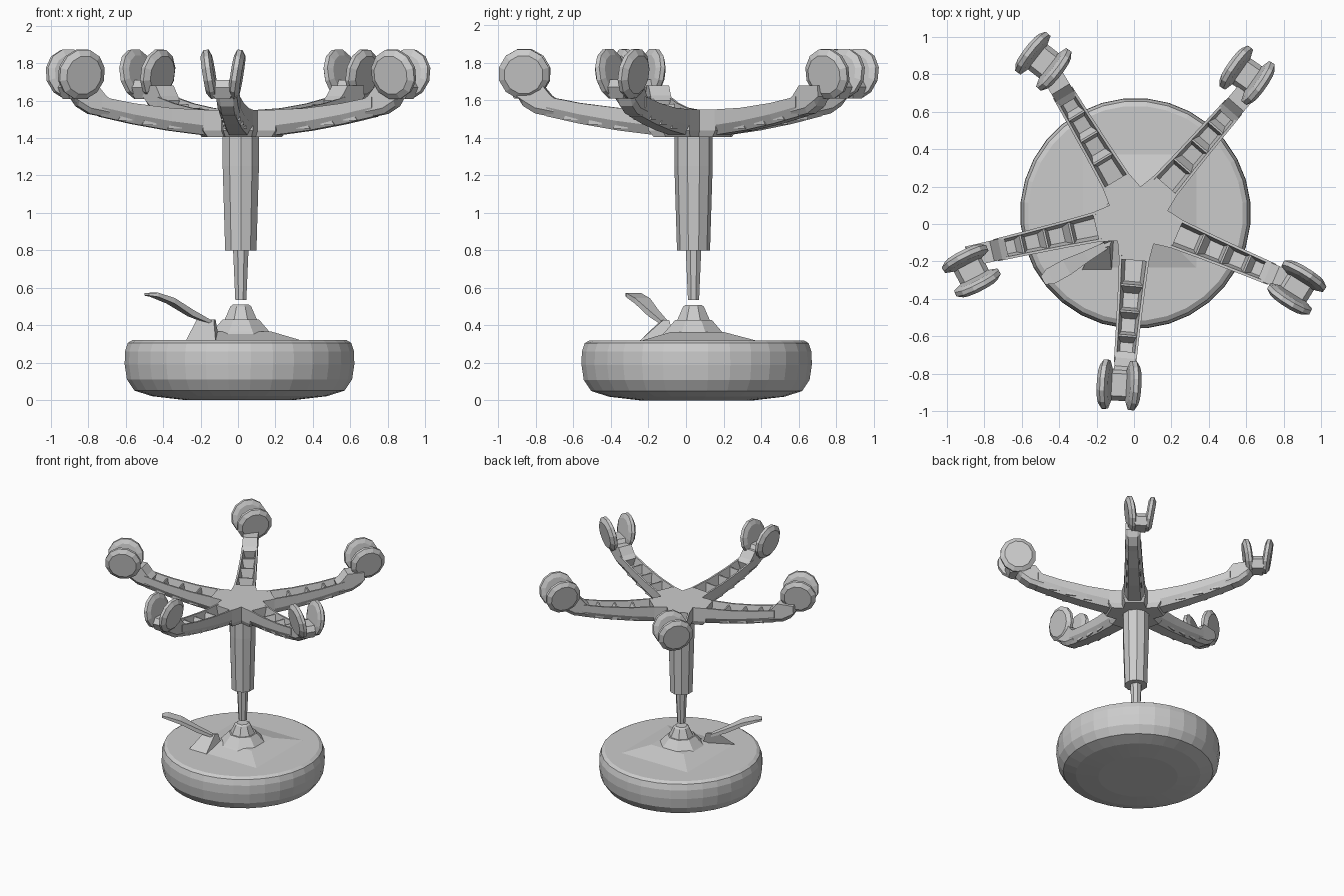
import bpy, bmesh
from math import sin, cos, pi, radians
from mathutils import Vector, Matrix

if "Cube" in bpy.data.objects:
    bpy.data.objects.remove(bpy.data.objects["Cube"])

HUB = Vector((0.02, 0.035, 0))
ANGLES = [121, 49, -23, -95, 193]
# caster centre x, y and rolling direction in degrees
CASTERS = [(-0.485, 0.87, 52), (0.605, 0.795, 55), (0.87, -0.34, -32),
           (-0.08, -0.86, 87), (-0.87, -0.25, 27)]


def make(name, verts, faces, matrix=None):
    mesh = bpy.data.meshes.new(name)
    mesh.from_pydata([tuple(v) for v in verts], [], faces)
    if matrix is not None:
        mesh.transform(matrix)
    bm = bmesh.new()
    bm.from_mesh(mesh)
    bmesh.ops.recalc_face_normals(bm, faces=bm.faces)
    bm.to_mesh(mesh)
    bm.free()
    obj = bpy.data.objects.new(name, mesh)
    bpy.context.collection.objects.link(obj)
    return obj


def loft(name, rings, matrix=None):
    """Skin equal-length closed rings and cap both ends."""
    n = len(rings[0])
    verts = [v for ring in rings for v in ring]
    faces = [(k * n + i, k * n + (i + 1) % n, (k + 1) * n + (i + 1) % n, (k + 1) * n + i)
             for k in range(len(rings) - 1) for i in range(n)]
    last = (len(rings) - 1) * n
    faces += [tuple(range(n))[::-1], tuple(range(last, last + n))]
    return make(name, verts, faces, matrix)


def turned(name, profile, sides, matrix=None):
    """Lathe (radius, z) pairs around z."""
    return loft(name, [[(r * cos(2 * pi * (i + .5) / sides), r * sin(2 * pi * (i + .5) / sides), z)
                        for i in range(sides)] for r, z in profile], matrix)


def rect_ring(cx, cy, hx, hy, z):
    return [(cx - hx, cy - hy, z), (cx + hx, cy - hy, z), (cx + hx, cy + hy, z), (cx - hx, cy + hy, z)]


# round cushion seat
turned("seat", [(0.30, 0.0), (0.47, 0.02), (0.565, 0.05), (0.605, 0.11), (0.617, 0.19),
                (0.615, 0.26), (0.60, 0.305), (0.575, 0.32)], 32,
       Matrix.Translation((0.008, 0.057, 0)))

# mechanism under the seat: shallow plate, housing and collar
loft("mount_plate", [rect_ring(0.03, 0.07, 0.32, 0.32, 0.315), rect_ring(0.03, 0.06, 0.15, 0.14, 0.365)])
at_column = Matrix.Translation((0.015, 0.04, 0))
turned("mount_housing", [(0.19, 0.34), (0.165, 0.365), (0.105, 0.43)], 8, at_column)
turned("mount_collar", [(0.098, 0.42), (0.06, 0.50), (0.045, 0.51)], 8, at_column)

# lever support wedge
make("lever_support", [(-0.28, -0.25, 0.315), (-0.12, -0.25, 0.315), (-0.10, -0.06, 0.315),
                       (-0.22, -0.13, 0.43), (-0.13, -0.12, 0.43), (-0.12, -0.09, 0.43)],
     [(0, 2, 1), (3, 4, 5), (0, 1, 4, 3), (1, 2, 5, 4), (2, 0, 3, 5)])

# paddle lever: distance along, z, half width, thickness
lever_path = [(0.0, 0.415, 0.02, 0.02), (0.12, 0.465, 0.03, 0.035), (0.24, 0.53, 0.045, 0.03),
              (0.34, 0.562, 0.045, 0.022), (0.385, 0.565, 0.025, 0.015)]
loft("lever", [[(d, -w, z - t / 2), (d, w, z - t / 2), (d, w, z + t / 2), (d, -w, z + t / 2)]
               for d, z, w, t in lever_path],
     Matrix.Translation((-0.15, -0.115, 0)) @ Matrix.Rotation(radians(209), 4, 'Z'))

# gas column
turned("piston", [(0.032, 0.535), (0.045, 0.81)], 8, at_column)
turned("column", [(0.088, 0.80), (0.102, 1.25), (0.102, 1.42)], 10, at_column)

# star hub
hub_rings = []
for scale, z in ((0.88, 1.405), (1.0, 1.44), (1.0, 1.55)):
    ring = []
    for a in sorted(x % 360 for x in ANGLES):
        t = radians(a)
        d, s = Vector((cos(t), sin(t), 0)), Vector((-sin(t), cos(t), 0))
        notch = radians(a + 36)
        for p in (d * 0.23 - s * 0.08, d * 0.23 + s * 0.08,
                  Vector((cos(notch), sin(notch), 0)) * 0.165):
            ring.append(HUB + p * scale + Vector((0, 0, z)))
    hub_rings.append(ring)
loft("hub", hub_rings)

# arm stations: radius, top z, bottom z, half width
STATIONS = [(0.20, 1.55, 1.415, 0.082), (0.40, 1.56, 1.44, 0.072),
            (0.60, 1.585, 1.475, 0.065), (0.78, 1.62, 1.515, 0.06)]


def arm_ring(r, top, bot, w):
    """Open channel section with rounded underside."""
    wall, floor = w - 0.014, bot + 0.035
    pts = [(-w, top), (-w, bot + 0.05), (-w * 0.6, bot), (w * 0.6, bot), (w, bot + 0.05), (w, top),
           (wall, top), (wall * 0.7, floor), (-wall * 0.7, floor), (-wall, top)]
    return [(r, y, z) for y, z in pts]


def wheel(name, side, base):
    """Domed disc, axis across the caster, leaning outward at the top."""
    m = (base @ Matrix.Translation((0, side * 0.07, 1.742)) @ Matrix.Rotation(radians(-side * 9), 4, 'X')
         @ Matrix.Rotation(radians(-side * 90), 4, 'X'))
    turned(name, [(0.10, -0.025), (0.135, -0.012), (0.137, 0.012), (0.105, 0.034)], 12, m)


for i, (angle, (cx, cy, yaw)) in enumerate(zip(ANGLES, CASTERS), 1):
    base = Matrix.Translation(HUB) @ Matrix.Rotation(radians(angle), 4, 'Z')
    loft(f"arm_{i}", [arm_ring(*s) for s in STATIONS], base)
    # slanted ribs inside the channel
    for k, (r, top, bot, w) in enumerate([(0.36, 1.545, 1.45, 0.058), (0.50, 1.56, 1.47, 0.055),
                                          (0.63, 1.58, 1.495, 0.05)], 1):
        loft(f"arm_{i}_rib_{k}", [[(r - 0.02, y, bot), (r + 0.06, y, bot), (r + 0.01, y, top), (r, y, top)]
                                  for y in (-w, w)], base)
    # raised arm tip
    tip = [(0.72, 1.60), (0.755, 1.625), (0.80, 1.68), (0.93, 1.68), (0.935, 1.62),
           (0.905, 1.57), (0.84, 1.53), (0.74, 1.51)]
    loft(f"arm_tip_{i}", [[(r, y, z + dz * (z < 1.59)) for r, z in tip]
                          for y, dz in ((-0.056, 0.03), (-0.035, 0), (0.035, 0), (0.056, 0.03))], base)
    # twin-wheel caster
    cast = Matrix.Translation((cx, cy, 0)) @ Matrix.Rotation(radians(yaw), 4, 'Z')
    loft(f"caster_body_{i}", [rect_ring(0, 0, 0.055, 0.04, 1.61), rect_ring(0, 0, 0.085, 0.07, 1.67),
                              rect_ring(0, 0, 0.06, 0.06, 1.71)], cast)
    for side, label in ((-1, "a"), (1, "b")):
        wheel(f"caster_wheel_{i}{label}", side, cast)
